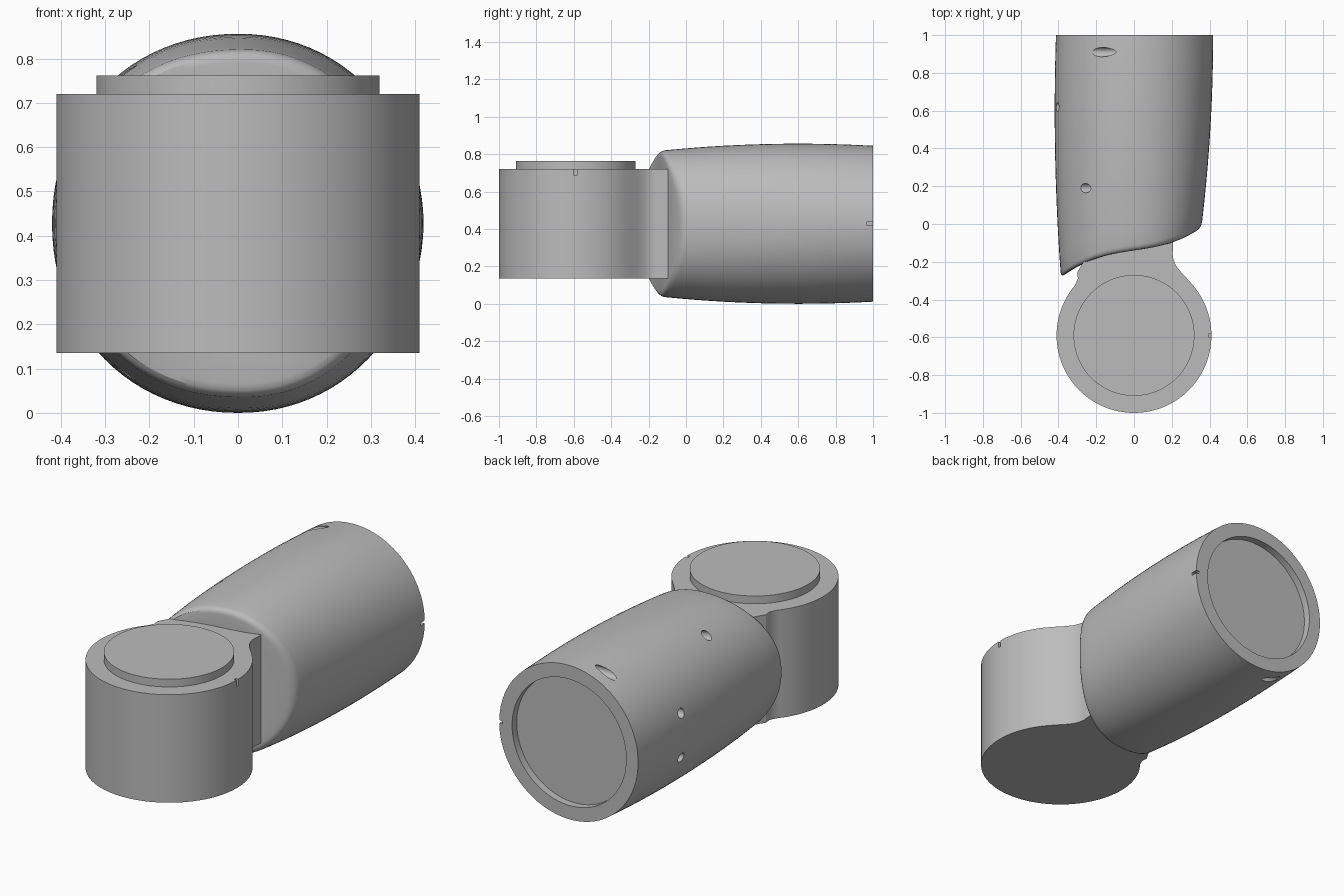
import bpy, bmesh, math
from mathutils import Matrix, Vector

cube = bpy.data.objects.get("Cube")
if cube:
    bpy.data.objects.remove(cube, do_unlink=True)

grey = bpy.data.materials.new("plain_grey")
grey.use_nodes = True
COLOR = (0.5, 0.5, 0.5, 1)
grey.diffuse_color = COLOR
grey.node_tree.nodes["Principled BSDF"].inputs["Base Color"].default_value = COLOR

MID_Z = 0.428
SIDES = 96
HUB_Y, HUB_R = -0.59, 0.41


def make_object(name, bm):
    bmesh.ops.recalc_face_normals(bm, faces=bm.faces)
    mesh = bpy.data.meshes.new(name)
    bm.to_mesh(mesh)
    bm.free()
    mesh.materials.append(grey)
    obj = bpy.data.objects.new(name, mesh)
    bpy.context.collection.objects.link(obj)
    return obj


def prism(name, outline, z0, z1):
    bm = bmesh.new()
    face = bm.faces.new([bm.verts.new((x, y, z0)) for x, y in outline])
    top = bmesh.ops.extrude_face_region(bm, geom=[face])["geom"]
    verts = [v for v in top if isinstance(v, bmesh.types.BMVert)]
    bmesh.ops.translate(bm, verts=verts, vec=(0, 0, z1 - z0))
    return make_object(name, bm)


def arc(radius, start, end, count):
    angles = [math.radians(start + (end - start) * i / count) for i in range(count + 1)]
    return [(radius * math.cos(a), HUB_Y + radius * math.sin(a)) for a in angles]


def carve(obj, bm):
    """Subtract the cutter mesh, then smooth the rounded sides."""
    cutter = make_object(obj.name + "_cutter", bm)
    cutter.hide_render = True
    mod = obj.modifiers.new("carve", "BOOLEAN")
    mod.operation = "DIFFERENCE"
    mod.solver = "EXACT"
    mod.object = cutter
    bpy.context.view_layer.objects.active = obj
    bpy.ops.object.modifier_apply(modifier=mod.name)
    bpy.data.objects.remove(cutter, do_unlink=True)


def smooth(obj):
    bpy.ops.object.select_all(action="DESELECT")
    obj.select_set(True)
    bpy.context.view_layer.objects.active = obj
    bpy.ops.object.shade_smooth_by_angle(angle=math.radians(32))


def add_box(bm, center, size):
    bmesh.ops.create_cube(bm, size=1, matrix=Matrix.Translation(center) @ Matrix.Diagonal((*size, 1)))


def add_drill(bm, start, end, radius):
    a, b = Vector(start), Vector(end)
    turn = (b - a).to_track_quat("Z", "Y").to_matrix().to_4x4()
    bmesh.ops.create_cone(bm, cap_ends=True, segments=24, radius1=radius, radius2=radius,
                          depth=(b - a).length, matrix=Matrix.Translation((a + b) / 2) @ turn)


# Barrel: slightly boxy ellipse sections, with a wavy slanted front end
def section(angle, y, scale):
    n = 2 + 0.18 * min(1, max(0, 1 - y))
    c, s = math.cos(angle), math.sin(angle)
    half = 0.419 - 0.06 * (1 - y) ** 2 if c > 0 else 0.42 - 0.043 * (y - 0.6) ** 2
    height = 0.428 - 0.07 * (y - 0.6) ** 2
    x = half * scale * math.copysign(abs(c) ** (2 / n), c)
    z = height * scale * math.copysign(abs(s) ** (2 / n), s)
    return x, z


def front_y(angle, scale):
    y = -0.14
    for _ in range(8):
        x, _z = section(angle, y, scale)
        y = -0.14 + 0.15 * x + 1.5 * x ** 3
    return y


def barrel_point(angle, scale, offset, t):
    y = front_y(angle, scale) + offset
    y += (1 - y) * t
    x, z = section(angle, y, scale)
    return x, y, MID_Z + z


rings = [(0.2, 0, 0), (0.4, 0, 0), (0.6, 0, 0), (0.8, 0, 0), (0.93, 0, 0),
         (0.965, 0.002, 0), (0.985, 0.009, 0), (0.996, 0.018, 0)]
rings += [(1, 0.03, i / 14) for i in range(15)]

bm = bmesh.new()
angles = [math.tau * i / SIDES for i in range(SIDES)]
loops = [[bm.verts.new(barrel_point(a, *ring)) for a in angles] for ring in rings]
# Recessed round face at the back end
for y in (1, 0.96):
    loops.append([bm.verts.new((0.342 * math.cos(a), y, MID_Z + 0.342 * math.sin(a))) for a in angles])
for low, high in zip(loops, loops[1:]):
    for i in range(SIDES):
        j = (i + 1) % SIDES
        bm.faces.new((low[i], low[j], high[j], high[i]))
bm.faces.new(loops[-1])
pole = bm.verts.new((0, -0.14, MID_Z))
for i in range(SIDES):
    bm.faces.new((pole, loops[0][(i + 1) % SIDES], loops[0][i]))
barrel = make_object("barrel", bm)

# Screw holes above, below and on the side, plus the index notch
cut = bmesh.new()
for side in (1, -1):
    for x, y, dz, tilt in ((-0.18, 0.91, 0.385, 0), (-0.255, 0.19, 0.338, -0.06)):
        z = MID_Z + side * dz
        add_drill(cut, (x - 0.25, y, z - side * tilt), (x + 0.12, y, z + side * tilt / 2), 0.025)
    add_drill(cut, (-0.5, 0.62, MID_Z + side * 0.12), (-0.34, 0.62, MID_Z + side * 0.12), 0.025)
add_box(cut, (0.415, 0.985, MID_Z), (0.03, 0.04, 0.016))
carve(barrel, cut)
smooth(barrel)

# Round hub with a flared neck running into the barrel
neck_left = [(-0.297, -0.29), (-0.3, -0.255), (-0.25, -0.17)]
neck_right = [(0.2, -0.02), (0.207, -0.12), (0.204, -0.16), (0.209, -0.19),
              (0.223, -0.222), (0.25, -0.256), (0.28, -0.288)]
hub = prism("hub_and_neck", arc(HUB_R, 40, -220, 90) + neck_left + neck_right, 0.135, 0.72)
cut = bmesh.new()
add_box(cut, (HUB_R, HUB_Y, 0.705), (0.03, 0.016, 0.04))
carve(hub, cut)
smooth(hub)

# Raised disc on top of the hub
cap = prism("hub_cap", arc(0.32, 0, 360, SIDES)[:-1], 0.715, 0.762)
smooth(cap)
